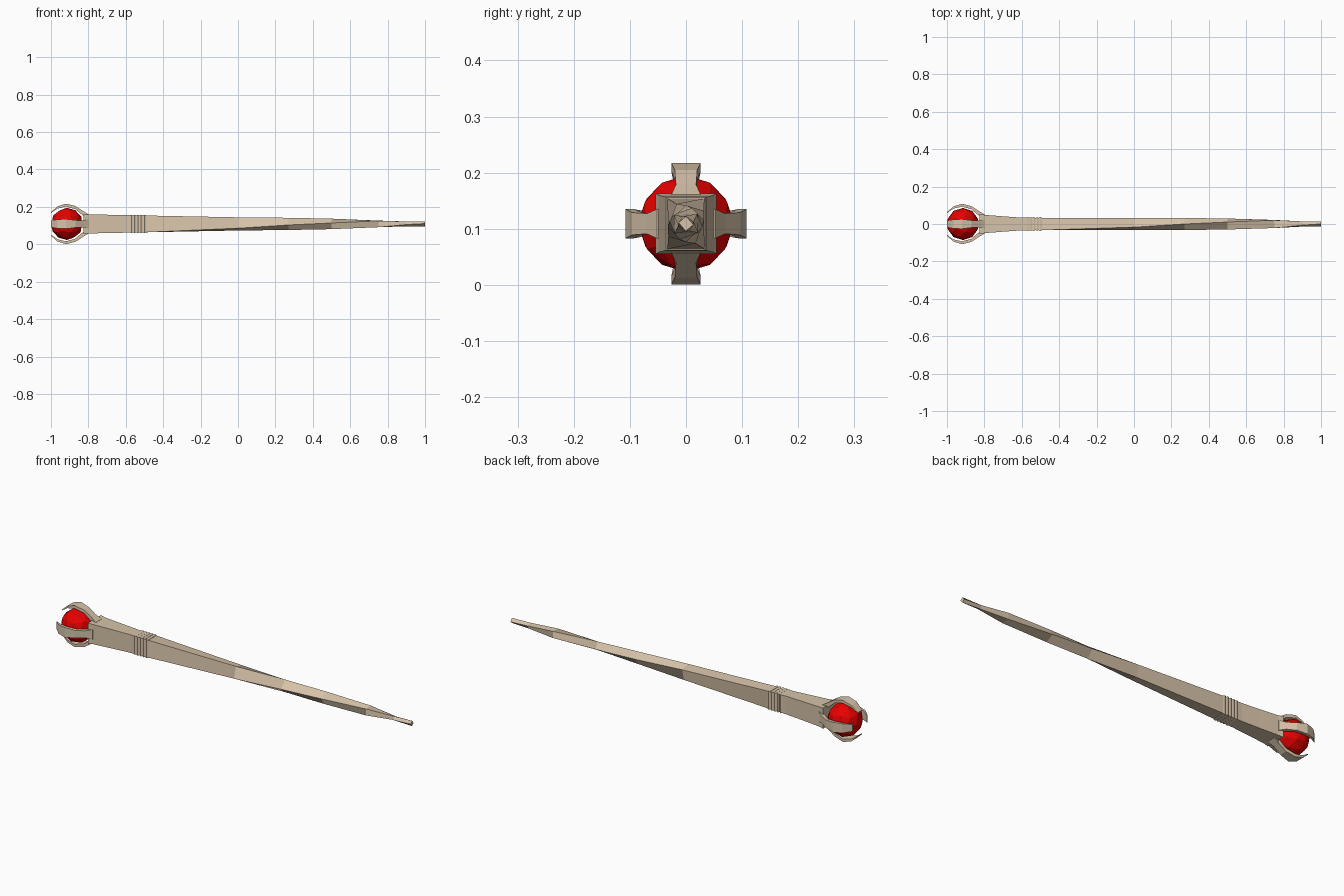
import bpy, bmesh
from math import sin, cos, radians

if "Cube" in bpy.data.objects:
    bpy.data.objects.remove(bpy.data.objects["Cube"])

AXIS_Z = 0.109


def material(name, rgb):
    m = bpy.data.materials.new(name)
    m.diffuse_color = (*rgb, 1)
    m.use_nodes = True
    m.node_tree.nodes["Principled BSDF"].inputs["Base Color"].default_value = m.diffuse_color
    return m


bone = material("bone", (0.68, 0.55, 0.40))
red = material("red_gem", (0.8, 0.0, 0.0))


def finish(bm, name, mat):
    bmesh.ops.recalc_face_normals(bm, faces=bm.faces)
    me = bpy.data.meshes.new(name)
    bm.to_mesh(me)
    bm.free()
    me.materials.append(mat)
    ob = bpy.data.objects.new(name, me)
    ob.location.z = AXIS_Z
    bpy.context.collection.objects.link(ob)
    return ob


def loft(bm, rings):
    """Skin a list of equal-sized rings and cap both ends."""
    vs = [[bm.verts.new(p) for p in r] for r in rings]
    n = len(vs[0])
    for a, b in zip(vs, vs[1:]):
        for i in range(n):
            j = (i + 1) % n
            bm.faces.new((a[i], a[j], b[j], b[i]))
    bm.faces.new(vs[0])
    bm.faces.new(vs[-1])


def rect(x, hy, hz, deg=0):
    c, s = cos(radians(deg)), sin(radians(deg))
    return [(x, y * c + z * s, -y * s + z * c)
            for y, z in ((-hy, -hz), (hy, -hz), (hy, hz), (-hy, hz))]


# Twisted, tapering shaft with a flared head end: x, half y, half z, twist
sections = [(-0.825, 0.054, 0.054, 0), (-0.80, 0.049, 0.051, 0),
            (-0.70, 0.041, 0.049, 0), (-0.60, 0.034, 0.047, 0),
            (-0.50, 0.033, 0.045, 0), (0.0, 0.025, 0.030, 14),
            (0.27, 0.021, 0.025, 40), (0.50, 0.019, 0.023, 60),
            (0.75, 0.017, 0.021, 88), (0.90, 0.009, 0.011, 115),
            (1.0, 0.009, 0.010, 140)]
bm = bmesh.new()
loft(bm, [rect(*s) for s in sections])
finish(bm, "shaft", bone)

# Fine ridges wrapped round the grip
bm = bmesh.new()
for k in range(5):
    x = -0.57 + k * 0.0175
    loft(bm, [rect(x - 0.007, 0.034, 0.0465), rect(x, 0.037, 0.0485),
              rect(x + 0.007, 0.034, 0.0465)])
finish(bm, "grip_ridges", bone)

# Four claws curling over the gem: x, inner radius, outer radius, half width
claw = [(-0.80, 0.035, 0.052, 0.026), (-0.83, 0.045, 0.070, 0.018),
        (-0.87, 0.079, 0.096, 0.020), (-0.92, 0.093, 0.108, 0.026),
        (-0.965, 0.082, 0.094, 0.024), (-1.0, 0.058, 0.063, 0.018)]
bm = bmesh.new()
for k in range(4):
    c, s = cos(radians(90 * k)), sin(radians(90 * k))
    loft(bm, [[(x, w * c - r * s, w * s + r * c)
               for w, r in ((-hw, ri), (hw, ri), (hw, ro), (-hw, ro))]
              for x, ri, ro, hw in claw])
finish(bm, "claws", bone)

# Faceted gem
bm = bmesh.new()
bmesh.ops.create_icosphere(bm, subdivisions=2, radius=0.086)
bmesh.ops.translate(bm, verts=bm.verts, vec=(-0.915, 0, 0))
finish(bm, "gem", red)
